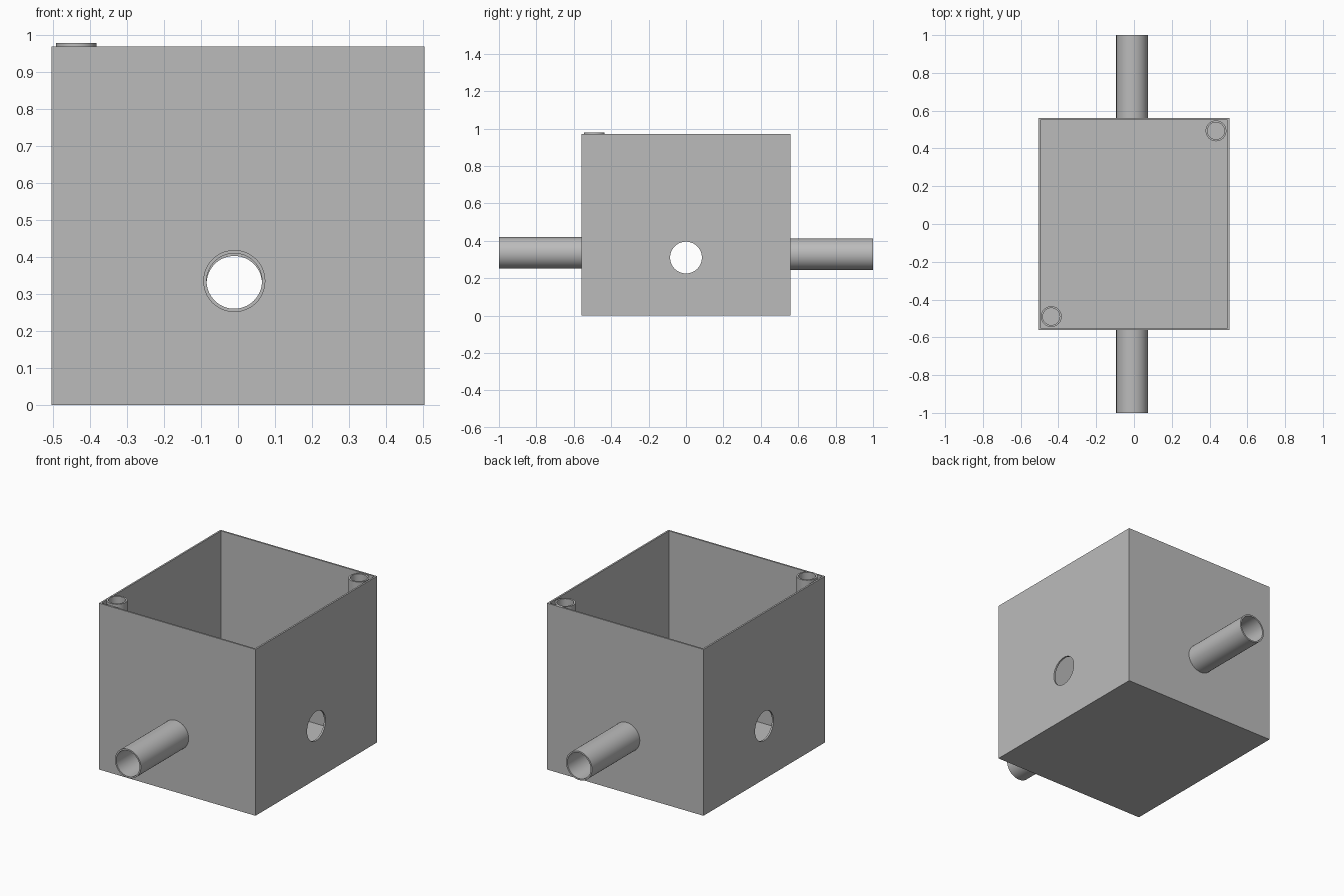
import bpy, bmesh, math
from mathutils import Matrix, Vector

cube = bpy.data.objects.get("Cube")
if cube:
    bpy.data.objects.remove(cube, do_unlink=True)

grey = bpy.data.materials.new("plain grey")
grey.use_nodes = True
grey.diffuse_color = (0.5, 0.5, 0.5, 1)
grey.node_tree.nodes["Principled BSDF"].inputs["Base Color"].default_value = (0.5, 0.5, 0.5, 1)

W, D, H, WALL = 1.01, 1.12, 0.97, 0.01
SIDES = 64
ALONG_X = Matrix.Rotation(math.pi / 2, 4, "Y")
ALONG_Y = Matrix.Rotation(math.pi / 2, 4, "X")


def finish(name, bm):
    bmesh.ops.recalc_face_normals(bm, faces=bm.faces)
    mesh = bpy.data.meshes.new(name)
    bm.to_mesh(mesh)
    bm.free()
    mesh.materials.append(grey)
    obj = bpy.data.objects.new(name, mesh)
    bpy.context.collection.objects.link(obj)
    return obj


def select(obj):
    bpy.ops.object.select_all(action="DESELECT")
    obj.select_set(True)
    bpy.context.view_layer.objects.active = obj


def block(name, size, centre):
    bm = bmesh.new()
    bmesh.ops.create_cube(bm, size=1, matrix=Matrix.Translation(centre) @ Matrix.Diagonal((*size, 1)))
    return finish(name, bm)


def rod(name, radius, length, centre, turn):
    bm = bmesh.new()
    bmesh.ops.create_cone(bm, cap_ends=True, segments=SIDES, radius1=radius, radius2=radius,
                          depth=length, matrix=Matrix.Translation(centre) @ turn)
    return finish(name, bm)


def tube(name, outer, inner, length, centre, turn=Matrix()):
    # Revolve a rectangular wall section
    bm = bmesh.new()
    h = length / 2
    ring = [bm.verts.new(p) for p in ((inner, 0, -h), (outer, 0, -h), (outer, 0, h), (inner, 0, h))]
    edges = [bm.edges.new((ring[i], ring[i - 1])) for i in range(4)]
    bmesh.ops.spin(bm, geom=ring + edges, cent=(0, 0, 0), axis=(0, 0, 1),
                   angle=math.tau, steps=SIDES)
    bmesh.ops.remove_doubles(bm, verts=bm.verts, dist=0.0001)
    bm.transform(Matrix.Translation(centre) @ turn)
    obj = finish(name, bm)
    select(obj)
    bpy.ops.object.shade_smooth()
    bpy.ops.object.shade_smooth_by_angle(angle=math.radians(30))
    return obj


def cut(target, cutter):
    cutter.hide_render = True
    mod = target.modifiers.new("cut", "BOOLEAN")
    mod.operation = "DIFFERENCE"
    mod.solver = "EXACT"
    mod.object = cutter
    select(target)
    bpy.ops.object.modifier_apply(modifier=mod.name)
    bpy.data.objects.remove(cutter, do_unlink=True)


# Open box with thin walls and floor
box = block("box", (W, D, H), (0, 0, H / 2))
cut(box, block("cavity", (W - 2 * WALL, D - 2 * WALL, H), (0, 0, H / 2 + WALL)))

# Round opening through both side walls
cut(box, rod("side_hole", 0.085, 2, (0, 0, 0.31), ALONG_X))

# Front and back pipes, each opening into the box
for name, side, z in (("front_pipe", -1, 0.335), ("back_pipe", 1, 0.328)):
    cut(box, rod(name + "_bore", 0.075, 0.2, (-0.01, side * D / 2, z), ALONG_Y))
    start = D / 2 - WALL / 2
    tube(name, 0.084, 0.075, 1 - start, (-0.01, side * (1 + start) / 2, z), ALONG_Y)

# Hollow corner posts standing on the floor
for name, x, y, top in (("front_right_post", -0.438, -0.49, 0.98),
                        ("back_left_post", 0.434, 0.493, 0.968)):
    base = WALL / 2
    tube(name, 0.055, 0.045, top - base, (x, y, (top + base) / 2))
